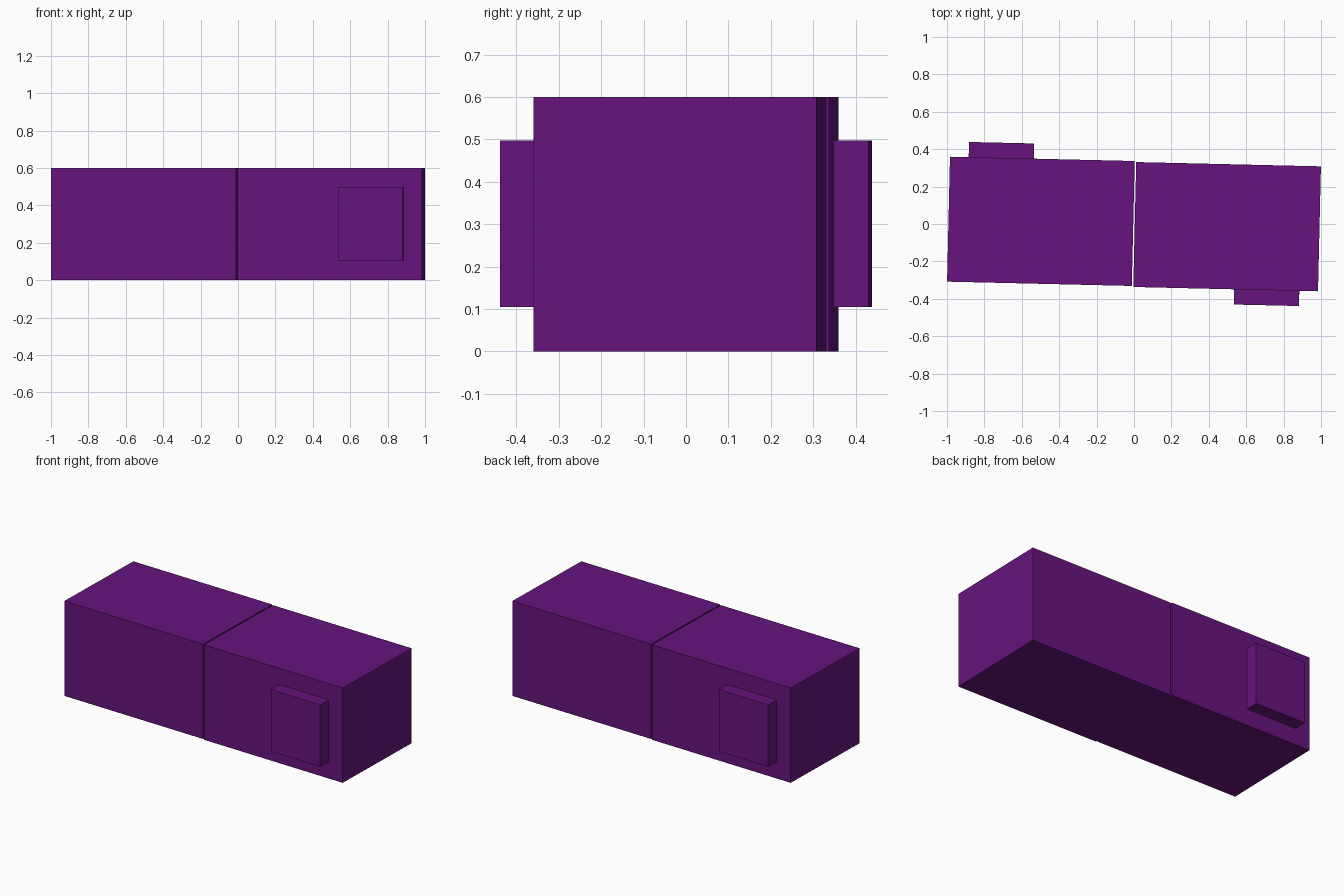
import bpy
from math import pi, radians
from mathutils import Matrix

if "Cube" in bpy.data.objects:
    bpy.data.objects.remove(bpy.data.objects["Cube"])

purple = bpy.data.materials.new("purple")
purple.diffuse_color = (0.133, 0.007, 0.205, 1)
purple.use_nodes = True
purple.node_tree.nodes["Principled BSDF"].inputs["Base Color"].default_value = purple.diffuse_color

TILT = radians(-1.33)  # whole model is turned slightly about z


def block(name, center, size, turn):
    """Box placed in the tilted frame, turned half round for its twin."""
    bpy.ops.mesh.primitive_cube_add(size=1)
    ob = bpy.context.object
    ob.name = name
    ob.data.transform(Matrix.Rotation(TILT + turn, 4, 'Z')
                      @ Matrix.Translation(center)
                      @ Matrix.Diagonal((*size, 1)))
    ob.data.materials.append(purple)


# Two matching halves, each a body with a raised side panel
for side, turn in (("right", 0), ("left", pi)):
    block(side + "_body", (0.498, -0.0027, 0.30), (0.988, 0.668, 0.60), turn)
    block(side + "_panel", (0.718, -0.374, 0.301), (0.348, 0.088, 0.392), turn)
